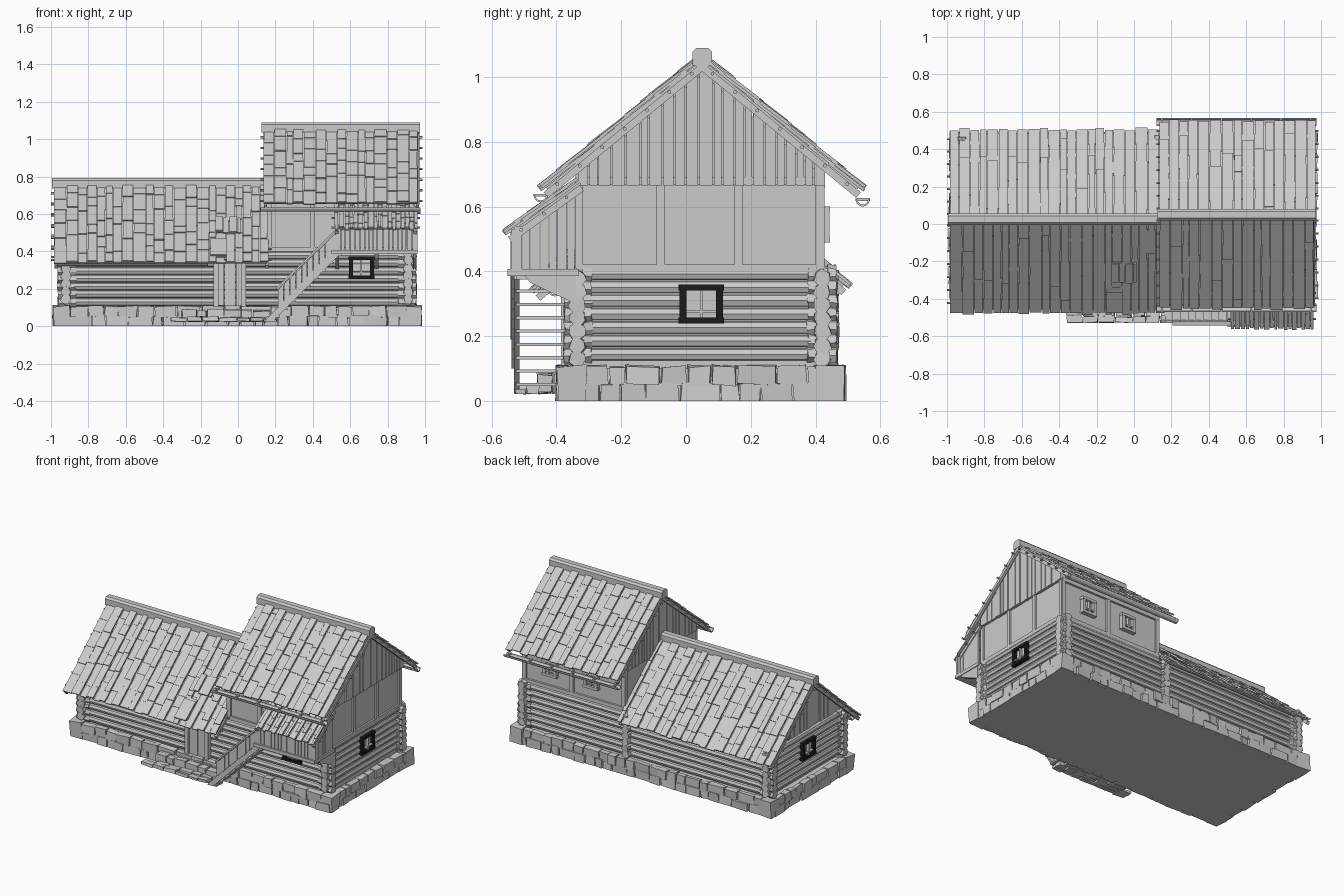
import bpy, bmesh, math, random
from mathutils import Matrix, Vector

if "Cube" in bpy.data.objects:
    bpy.data.objects.remove(bpy.data.objects["Cube"])

random.seed(4)
R = random.uniform
black = bpy.data.materials.new("black_paint")
black.diffuse_color = (0.01, 0.01, 0.01, 1)
black.use_nodes = True
black.node_tree.nodes["Principled BSDF"].inputs["Base Color"].default_value = black.diffuse_color


def box(bm, c, s, rot=None, jit=0):
    m = Matrix.Translation(c) @ (rot.to_4x4() if rot else Matrix()) @ Matrix.Diagonal((*s, 1))
    vs = bmesh.ops.create_cube(bm, size=1, matrix=m)['verts']
    for v in vs:
        v.co += Vector((R(-jit, jit), R(-jit, jit), R(-jit, jit)))
    return vs


def span(bm, lo, hi, jit=0):
    lo, hi = Vector(lo), Vector(hi)
    return box(bm, (lo + hi) / 2, hi - lo, None, jit)


def rod(bm, a, b, r, n=8, jit=0):
    a, b = Vector(a), Vector(b)
    m = Matrix.Translation((a + b) / 2) @ (b - a).to_track_quat('Z', 'Y').to_matrix().to_4x4()
    vs = bmesh.ops.create_cone(bm, cap_ends=True, segments=n, radius1=r, radius2=r,
                               depth=(b - a).length, matrix=m)['verts']
    for v in vs:
        v.co += Vector((R(-jit, jit), R(-jit, jit), R(-jit, jit)))


def prism(bm, pts, vec):
    f = bm.faces.new([bm.verts.new(p) for p in pts])
    ext = bmesh.ops.extrude_face_region(bm, geom=[f], use_keep_orig=True)['geom']
    bmesh.ops.translate(bm, vec=vec, verts=[g for g in ext if isinstance(g, bmesh.types.BMVert)])


def finish(bm, name, mat=None):
    bmesh.ops.recalc_face_normals(bm, faces=bm.faces)
    me = bpy.data.meshes.new(name)
    bm.to_mesh(me)
    bm.free()
    ob = bpy.data.objects.new(name, me)
    bpy.context.collection.objects.link(ob)
    if mat:
        me.materials.append(mat)
    return ob


# Stone foundation: core, perimeter stones in two courses, corner blocks
bm = bmesh.new()
span(bm, (-.96, -.37, 0), (.955, .46, .1))
for y in (-.375, .465):
    for z0, z1 in ((.0, .055), (.05, .108)):
        x = -.9
        while x < .88:
            w = R(.05, .13)
            box(bm, (x + w / 2, y, (z0 + z1) / 2), (w - .006, .03 + R(0, .02), z1 - z0), None, .005)
            x += w
for x in (-.965, .955):
    for z0, z1 in ((.0, .055), (.05, .108)):
        y = -.32
        while y < .4:
            w = R(.05, .13)
            box(bm, (x, y + w / 2, (z0 + z1) / 2), (.03 + R(0, .02), w - .006, z1 - z0), None, .005)
            y += w
for x in (-.94, .935):
    for y in (-.352, .445):
        box(bm, (x, y, .055), (.09, .09, .106), None, .007)
for v in bm.verts:
    v.co.z = 0 if v.co.z < .012 else v.co.z
finish(bm, "stone_foundation")

# Log walls with chunky overlapping corner ends
bm = bmesh.new()
P = .0415
for i in range(7):
    z = .13 + i * P
    for y in (-.335, .42):
        rod(bm, (-.96, y, z), (.95, y, z), .0225)
        for x in (-.945, .935, -.885, .875):
            rod(bm, (x - .018, y, z), (x + .018, y, z), .027, 7, .004)
    for x in (-.92, .91):
        rod(bm, (x, -.365, z + P / 3), (x, .465, z + P / 3), .0225)
        for y in (-.36, .45, -.305, .39):
            rod(bm, (x, y - .015, z + P / 3), (x, y + .015, z + P / 3), .027, 7, .004)
    rod(bm, (.13, .40, z), (.13, .47, z), .026, 7, .004)
finish(bm, "log_walls")


def body(name, x0, x1, z0, zs, ry, rz):
    b = bmesh.new()
    prism(b, [(x0, y, z) for y, z in ((-.33, z0), (.415, z0), (.415, zs), (ry, rz), (-.33, zs))], (x1 - x0, 0, 0))
    finish(b, name)


body("lower_house_core", -.91, .2, .1, .42, .025, .72)
body("upper_house_core", .17, .92, .1, .70, .05, 1.01)

# Timber frame of the upper storey
bm = bmesh.new()
for x in (.165, .922):
    for y in (-.33, -.078, .162, .413):
        span(bm, (x - .01, y - .013, .41), (x + .01, y + .013, .69))
    for z in (.41, .68):
        span(bm, (x - .01, -.34, z - .012), (x + .01, .425, z + .012))
for y in (-.333, .42):
    for x in (.17, .4 if y < 0 else .56, .915):
        span(bm, (x - .013, y - .008, .41), (x + .013, y + .008, .70))
    for z in (.412, .67):
        span(bm, (.16, y - .009, z - .012), (.925, y + .009, z + .012))
finish(bm, "timber_frame")


# Gable boarding, tops cut to the roof pitch
def gable(name, x, zb, ry, rz, sl):
    b = bmesh.new()
    y = -.335
    while y < .41:
        w = R(.025, .045)
        d = R(.012, .024)
        for v in box(b, (x, y + w / 2, zb), (d, w - .004, .02)):
            if v.co.z > zb:
                v.co.z = max(zb + .02, rz - sl * abs(v.co.y - ry))
        y += w
    finish(b, name)


gable("upper_gable_right", .93, .675, .05, 1.035, .82)
gable("upper_gable_left", .16, .675, .05, 1.035, .82)
gable("lower_gable_left", -.915, .40, .025, .735, .86)


# Roof slope: underlay, staggered boards, battens and end rafters
def slope(b, x0, x1, ry, rz, side, sl, run, rows, wmin, wmax, pegs=7):
    a = math.atan(sl)
    c, s = math.cos(a), math.sin(a)
    rot = Matrix(((side, 0, 0), (0, side * c, side * s), (0, -s, c)))
    L = run / c

    def at(x, d, h):
        return Vector((x, ry, rz)) + Vector((0, side * c, -s)) * d + Vector((0, side * s, c)) * h
    box(b, at((x0 + x1) / 2, L / 2 - .01, -.016), (x1 - x0 - .02, L - .02, .008), rot)
    x, k = x0, 0
    while x < x1 - .012:
        w = min(R(wmin, wmax), x1 - x)
        cuts = [0] + [(i + R(-.3, .3)) * L / rows for i in range(1, rows)] + [L - R(0, .012)]
        for i in range(rows):
            d0, d1 = max(0, cuts[i] - .02), cuts[i + 1]
            h = (k % 2) * .009 - .008 + R(-.002, .003)
            box(b, at(x + w / 2, (d0 + d1) / 2, h), (w - R(.001, .006), d1 - d0, .009),
                rot @ Matrix.Rotation(.035, 3, 'X'))
        x += w
        k += 1
    for i in range(pegs):
        d = (i + .7) * L / (pegs + .3)
        rod(b, at(x0 - .016, d, -.026), at(x1 + .014, d, -.026), .006, 6)
    for x in (x0 + .012, x1 - .012):
        box(b, at(x, L / 2, -.03), (.018, L - .01, .022), rot)


def roof(name, x0, x1, ry, rz, sl, rf, rb):
    b = bmesh.new()
    slope(b, x0, x1, ry, rz, -1, sl, rf, 6, .035, .068)
    slope(b, x0, x1, ry, rz, 1, sl, rb, 6, .035, .068)
    finish(b, name)
    # chamfered ridge cap
    b = bmesh.new()
    prof = ((-.03, -.035), (.03, -.035), (.03, .008), (.018, .02), (-.018, .02), (-.03, .008))
    prism(b, [(x0 - .01, ry + y, rz + z) for y, z in prof], (x1 - x0 + .01, 0, 0))
    finish(b, name + "_ridge_cap")


roof("upper_roof", .135, .972, .05, 1.07, .82, .505, .505)
roof("lower_roof", -.985, .165, .025, .772, .86, .505, .485)


# Half-round gutters with hooks
def gutter(name, x0, x1, y, z, r=.022):
    b = bmesh.new()
    arc = [math.pi + i * math.pi / 6 for i in range(7)]
    pts = [(x0, y + r * math.cos(t), z + r * math.sin(t)) for t in arc]
    pts += [(x0, y + (r - .006) * math.cos(t), z + (r - .006) * math.sin(t)) for t in reversed(arc)]
    prism(b, pts, (x1 - x0, 0, 0))
    for i in range(6):
        x = x0 + .03 + i * (x1 - x0 - .06) / 5
        span(b, (x - .005, y - r, z - .004), (x + .005, y + r, z + .004))
    finish(b, name)


gutter("upper_gutter_back", .12, .975, .545, .622)
gutter("upper_gutter_front", .12, .975, -.448, .635)
gutter("lower_gutter_front", -.97, -.16, -.405, .345)


# Windows: black or plain frame, grey sash and glazing bars
def window(name, c, ang, w, h, mat):
    T = Matrix.Translation(c) @ Matrix.Rotation(ang, 4, 'Z')
    b = bmesh.new()
    for s in (-1, 1):
        box(b, (s * (w / 2 - .014), 0, 0), (.022, .04, h - .01))
        box(b, (0, 0, s * (h / 2 - .009)), (w, .044, .018))
    finish(b, name + "_frame", mat).matrix_world = T
    b = bmesh.new()
    box(b, (0, .008, 0), (w - .03, .02, h - .02))
    box(b, (0, -.008, -h * .2), (w - .04, .02, .008))
    box(b, (0, -.008, 0), (.008, .02, h - .03))
    finish(b, name + "_sash").matrix_world = T


q = math.pi / 2
window("front_window", (.66, -.352, .312), 0, .14, .12, black)
window("right_window", (.93, .047, .30), q, .14, .12, black)
window("left_window", (-.94, .047, .30), -q, .14, .12, black)
for n, x in (("back_window_a", .41), ("back_window_b", .72)):
    window(n, (x, .422, .545), 2 * q, .11, .11, None)

# Door with posts, and raised boards over it
bm = bmesh.new()
for x in (-.118, .03):
    span(bm, (x - .013, -.385, .105), (x + .013, -.33, .40))
for i in range(4):
    span(bm, (-.104 + i * .031, -.37 - .003 * (i % 2), .11), (-.075 + i * .031, -.34, .39))
finish(bm, "door")
bm = bmesh.new()
slope(bm, -.15, -.055, .025, .80, -1, .86, .50, 1, .09, .1, 0)
bmesh.ops.bisect_plane(bm, geom=bm.verts[:] + bm.edges[:] + bm.faces[:], plane_co=(0, 0, .47),
                       plane_no=(0, 0, 1), clear_outer=True)
slope(bm, -.155, .015, -.215, .585, -1, .86, .10, 1, .03, .045, 0)
finish(bm, "door_hood")

# Stone patio in front of the door
bm = bmesh.new()
for y0, y1, zt, xa, xb in ((-.53, -.455, .045, -.36, .16), (-.46, -.38, .085, -.3, .12)):
    x = xa
    while x < xb:
        w = R(.05, .1)
        ym = y0 + R(.4, .6) * (y1 - y0)
        for lo, hi in ((y0, ym), (ym, y1)):
            span(bm, (x, lo + .003, .025), (x + w - .006, hi, zt + R(-.006, .006)), .004)
        x += w
finish(bm, "stone_patio")

# Open stairs: stringers, treads and a boarded side panel
bm = bmesh.new()
ex, ez = .37, .37
for y in (-.53, -.375):
    prism(bm, [(x, y, z) for x, z in ((.14, .025), (.185, .025), (.535, .375), (.535, .41), (.51, .41))], (0, .016, 0))
for i in range(9):
    t = (i + .6) / 9
    span(bm, (.14 + ex * t, -.525, .022 + ez * t), (.20 + ex * t, -.36, .032 + ez * t))
for i in range(10):
    x = .215 + i * .0315
    za = .10 + (x - .215) * .98
    prism(bm, [(x, -.538, za), (x + .029, -.538, za + .029), (x + .029, -.538, za + .125),
               (x, -.538, za + .096)], (0, .01 + R(0, .006), 0))
prism(bm, [(.205, -.542, .19), (.535, -.542, .515), (.535, -.542, .53), (.205, -.542, .205)], (0, .022, 0))
finish(bm, "stairs")

# Balcony floor, boarded parapet, posts and brackets
bm = bmesh.new()
span(bm, (.50, -.55, .386), (.96, -.33, .408))
x = .525
while x < .94:
    w = R(.02, .034)
    span(bm, (x, -.537 - R(0, .005), .405), (x + w - .003, -.525, .53))
    x += w
y = -.53
while y < -.345:
    w = R(.022, .034)
    for v in span(bm, (.938, y, .405), (.948 + R(0, .004), y + w - .002, .5)):
        if v.co.z > .45:
            v.co.z = .66 + .72 * (v.co.y + .34)
    y += w
for x in (.53, .74, .945):
    span(bm, (x - .012, -.53, .40), (x + .012, -.506, .54))
    prism(bm, [(x - .01, -.34, .30), (x - .01, -.34, .39), (x - .01, -.50, .39), (x - .01, -.48, .365)], (.02, 0, 0))
finish(bm, "balcony")
bm = bmesh.new()
slope(bm, .515, .96, -.335, .685, -1, .72, .23, 5, .02, .035, 3)
finish(bm, "balcony_roof")
